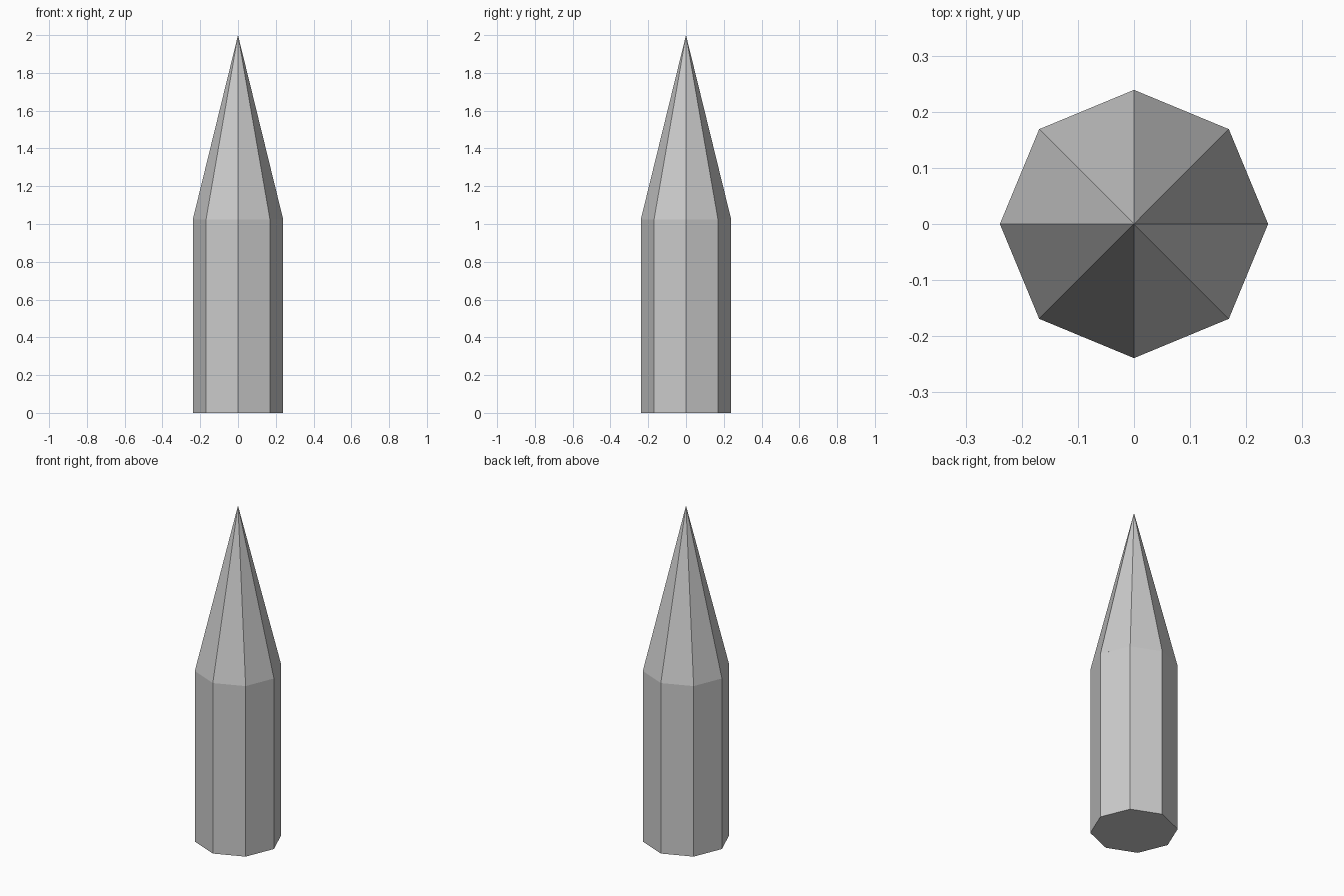
import bpy

if "Cube" in bpy.data.objects:
    bpy.data.objects.remove(bpy.data.objects["Cube"])

RADIUS = 0.239
SHOULDER = 1.025
TOP = 2.0


def octagon(name, z0, z1, r_top):
    """Eight-sided prism or spike between two heights, corners on the axes."""
    bpy.ops.mesh.primitive_cone_add(
        vertices=8, radius1=RADIUS, radius2=r_top, depth=z1 - z0,
        end_fill_type='NGON', location=(0, 0, (z0 + z1) / 2))
    obj = bpy.context.object
    obj.name = name
    bpy.ops.object.shade_flat()
    return obj


# Straight post
octagon("post", 0, SHOULDER, RADIUS)

# Pointed tip
octagon("pointed_tip", SHOULDER, TOP, 0)
